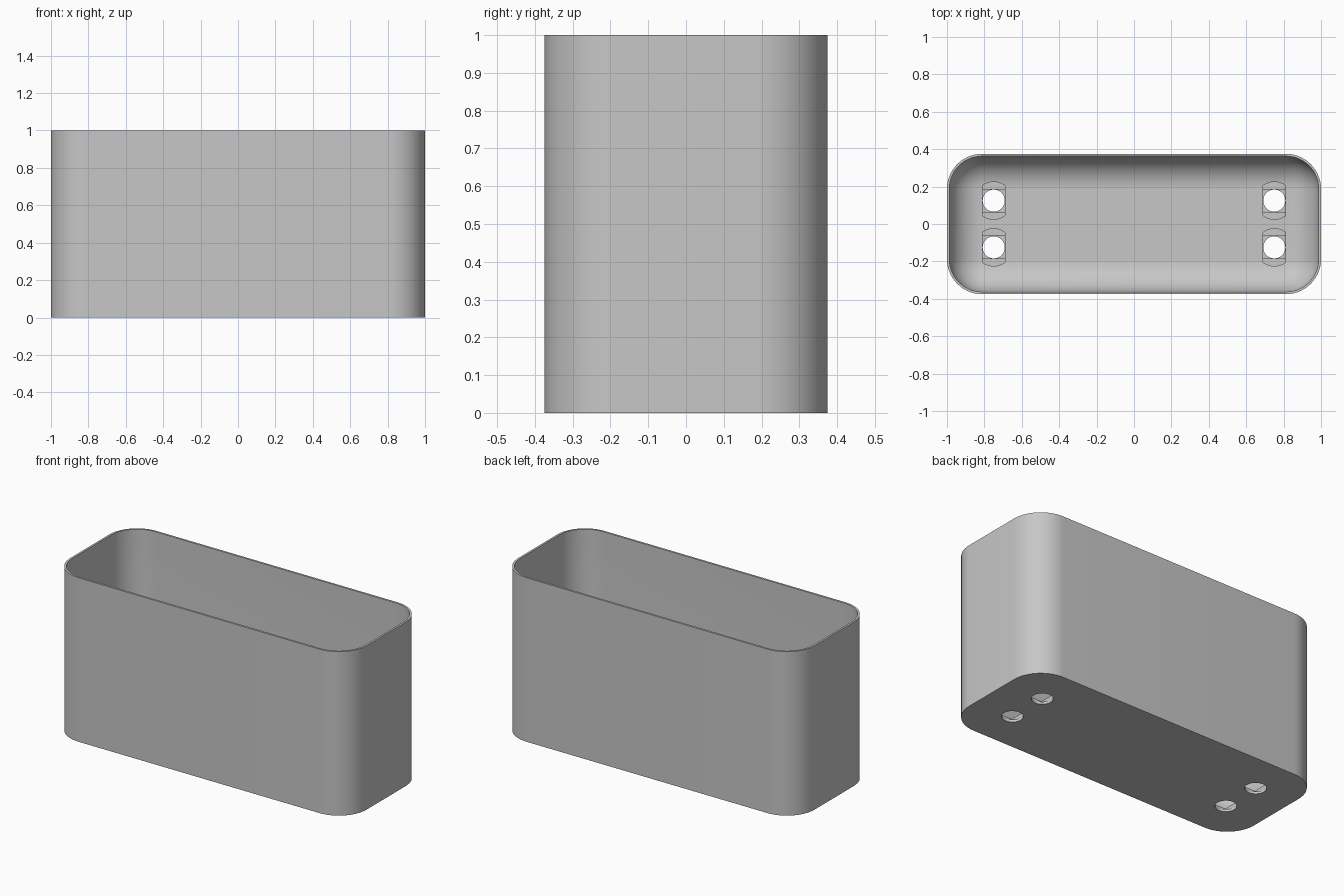
import bpy, bmesh
from math import cos, sin, pi, sqrt, asin

cube = bpy.data.objects.get("Cube")
if cube:
    bpy.data.objects.remove(cube, do_unlink=True)

HALF_X, HALF_Y, HEIGHT = 1.0, 0.375, 1.0
CORNER, WALL, FLOOR = 0.1875, 0.0125, 0.04
SEGS = 14

grey = bpy.data.materials.new("plain grey")
grey.use_nodes = True
colour = (0.57, 0.57, 0.57, 1)
grey.diffuse_color = colour
grey.node_tree.nodes["Principled BSDF"].inputs["Base Color"].default_value = colour


def make_object(name, bm):
    bmesh.ops.remove_doubles(bm, verts=bm.verts, dist=1e-5)
    bmesh.ops.recalc_face_normals(bm, faces=bm.faces)
    mesh = bpy.data.meshes.new(name)
    bm.to_mesh(mesh)
    bm.free()
    mesh.materials.append(grey)
    obj = bpy.data.objects.new(name, mesh)
    bpy.context.collection.objects.link(obj)
    return obj


def loft(name, rings):
    """Skin a stack of equal-length point rings and cap both ends."""
    bm = bmesh.new()
    loops = [[bm.verts.new(p) for p in ring] for ring in rings]
    for a, b in zip(loops, loops[1:]):
        for i in range(len(a)):
            j = (i + 1) % len(a)
            bm.faces.new((a[i], a[j], b[j], b[i]))
    bm.faces.new(loops[0])
    bm.faces.new(loops[-1])
    return make_object(name, bm)


def rounded_ring(inset, z):
    """Rounded rectangle, moved inward from the outer wall."""
    r = CORNER - inset
    pts = []
    for q, (sx, sy) in enumerate(((1, 1), (-1, 1), (-1, -1), (1, -1))):
        for k in range(SEGS + 1):
            a = (q + k / SEGS) * pi / 2
            pts.append((sx * (HALF_X - CORNER) + r * cos(a),
                        sy * (HALF_Y - CORNER) + r * sin(a), z))
    return pts


def prism(name, outline, low, high):
    return loft(name, [[(x, y, z) for x, y in outline] for z in (low, high)])


# Thin-walled planter, with a rounded inner floor edge
fillet = CORNER - WALL
rings = [rounded_ring(0, 0), rounded_ring(0, HEIGHT), rounded_ring(WALL, HEIGHT)]
for k in range(SEGS + 1):
    a = k / SEGS * pi / 2
    rings.append(rounded_ring(WALL + fillet * (1 - cos(a)),
                              FLOOR + fillet * (1 - sin(a))))
planter = loft("planter_box", rings)


def cut(outline, low):
    cutter = prism("hole_cutter", outline, low, FLOOR + 0.06)
    cutter.hide_render = True
    mod = planter.modifiers.new("hole", 'BOOLEAN')
    mod.object = cutter
    mod.operation = 'DIFFERENCE'
    mod.solver = 'EXACT'
    bpy.context.view_layer.objects.active = planter
    bpy.ops.object.modifier_apply(modifier=mod.name)
    bpy.data.objects.remove(cutter, do_unlink=True)


# Four stepped drain holes: slot with arc ends, then square, then round
HOLE, SLOT = 0.06, 0.1
half_angle = asin(HOLE / SLOT)
for cx in (-0.75, 0.75):
    for cy in (-0.125, 0.125):
        slot = []
        for mid in (pi / 2, 3 * pi / 2):
            for k in range(13):
                a = mid + half_angle * (k / 6 - 1)
                slot.append((cx + SLOT * cos(a), cy + SLOT * sin(a)))
        square = [(cx + sx * HOLE, cy + sy * HOLE)
                  for sx, sy in ((-1, -1), (1, -1), (1, 1), (-1, 1))]
        circle = [(cx + 0.059 * cos(k * pi / 24), cy + 0.059 * sin(k * pi / 24))
                  for k in range(48)]
        cut(slot, 0.0275)
        cut(square, 0.015)
        cut(circle, -0.05)

# Smooth curved walls, sharp rims
bpy.ops.object.select_all(action='DESELECT')
planter.select_set(True)
bpy.context.view_layer.objects.active = planter
bpy.ops.object.shade_smooth_by_angle(angle=pi / 6)
